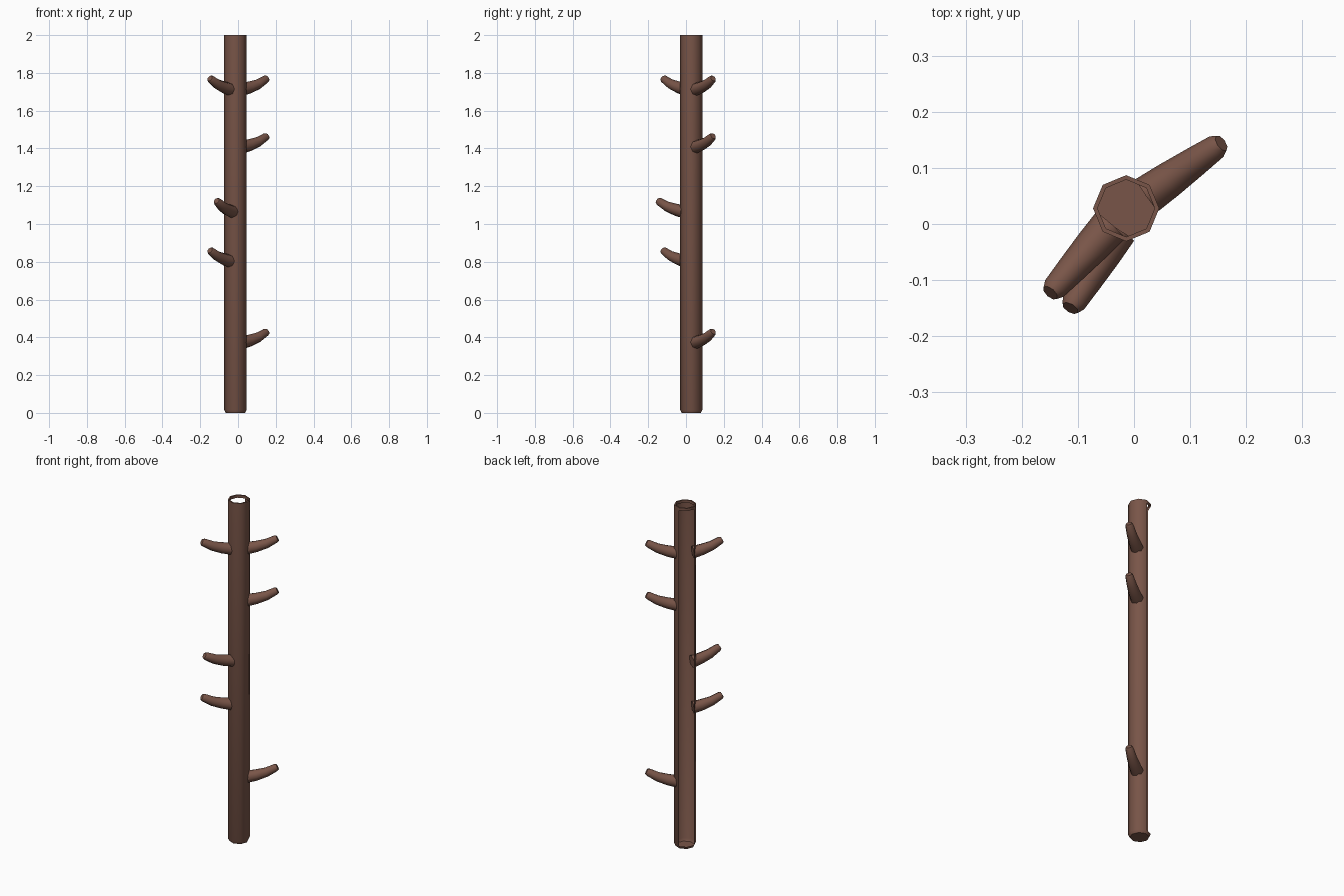
import bpy, bmesh, math
from mathutils import Vector

if "Cube" in bpy.data.objects:
    bpy.data.objects.remove(bpy.data.objects["Cube"])

brown = bpy.data.materials.new("bark brown")
brown.diffuse_color = (0.191, 0.091, 0.065, 1)
brown.use_nodes = True
brown.node_tree.nodes["Principled BSDF"].inputs["Base Color"].default_value = brown.diffuse_color
CX, CY, SIDES = -0.014, 0.028, 8


def finish(bm, name):
    me = bpy.data.meshes.new(name)
    bm.to_mesh(me)
    bm.free()
    me.materials.append(brown)
    ob = bpy.data.objects.new(name, me)
    bpy.context.collection.objects.link(ob)
    bpy.ops.object.select_all(action='DESELECT')
    ob.select_set(True)
    bpy.context.view_layer.objects.active = ob
    bpy.ops.object.shade_smooth_by_angle(angle=math.radians(50))


def ring(bm, c, u, v, r):
    return [bm.verts.new(c + r * (math.cos(a) * u + math.sin(a) * v))
            for a in (2 * math.pi * i / SIDES for i in range(SIDES))]


def bridge(bm, a, b, skip=()):
    for i in range(SIDES):
        if i not in skip:
            j = (i + 1) % SIDES
            bm.faces.new((a[i], a[j], b[j], b[i]))


# Hollow trunk, open along its two back-left faces, with rims left at both ends
bm = bmesh.new()
X, Y, Z = Vector((1, 0, 0)), Vector((0, 1, 0)), Vector((0, 0, 1))
profile = [(0.051, 0), (0.059, 0.016), (0.059, 1.984), (0.059, 2.0), (0.051, 2.0), (0.051, 1.984)]
rings = [ring(bm, Vector((CX, CY, z)), X, Y, r) for r, z in profile]
bm.faces.new(rings[0][::-1])
for k in range(len(rings) - 1):
    bridge(bm, rings[k], rings[k + 1], skip=(2, 3) if k == 1 else ())
finish(bm, "trunk")


# Bent, tapering branch stubs
def branch(name, base, tip, z):
    b, t = Vector((*base, 0)), Vector((*tip, 0))
    d = (t - b).normalized()
    side = Z.cross(d)
    length = (t - b).length
    # fraction along, rise, radius, tilt of the cross-section
    path = [(0.0, 0.0, 0.035, 0.1), (0.32, 0.010, 0.032, 0.2),
            (0.68, 0.027, 0.027, 0.38), (1.0, 0.053, 0.022, 0.5), (1.07, 0.058, 0.016, 0.5)]
    bm = bmesh.new()
    rs = []
    for f, rise, r, tilt in path:
        up = Z * math.cos(tilt) - d * math.sin(tilt)
        rs.append(ring(bm, b + d * length * f + Z * (z + rise), side, up, r))
    for p, q in zip(rs, rs[1:]):
        bridge(bm, p, q)
    bm.faces.new(rs[-1])
    bm.faces.new(rs[0][::-1])
    bmesh.ops.recalc_face_normals(bm, faces=bm.faces)
    finish(bm, name)


for i, z in enumerate((0.373, 1.408, 1.713)):
    branch(f"right_branch_{i + 1}", (0.024, 0.052), (0.147, 0.138), z)
for i, z in enumerate((0.803, 1.713)):
    branch(f"left_branch_{i + 1}", (-0.042, -0.003), (-0.142, -0.115), z)
branch("left_branch_3", (-0.030, -0.012), (-0.108, -0.141), 1.065)
